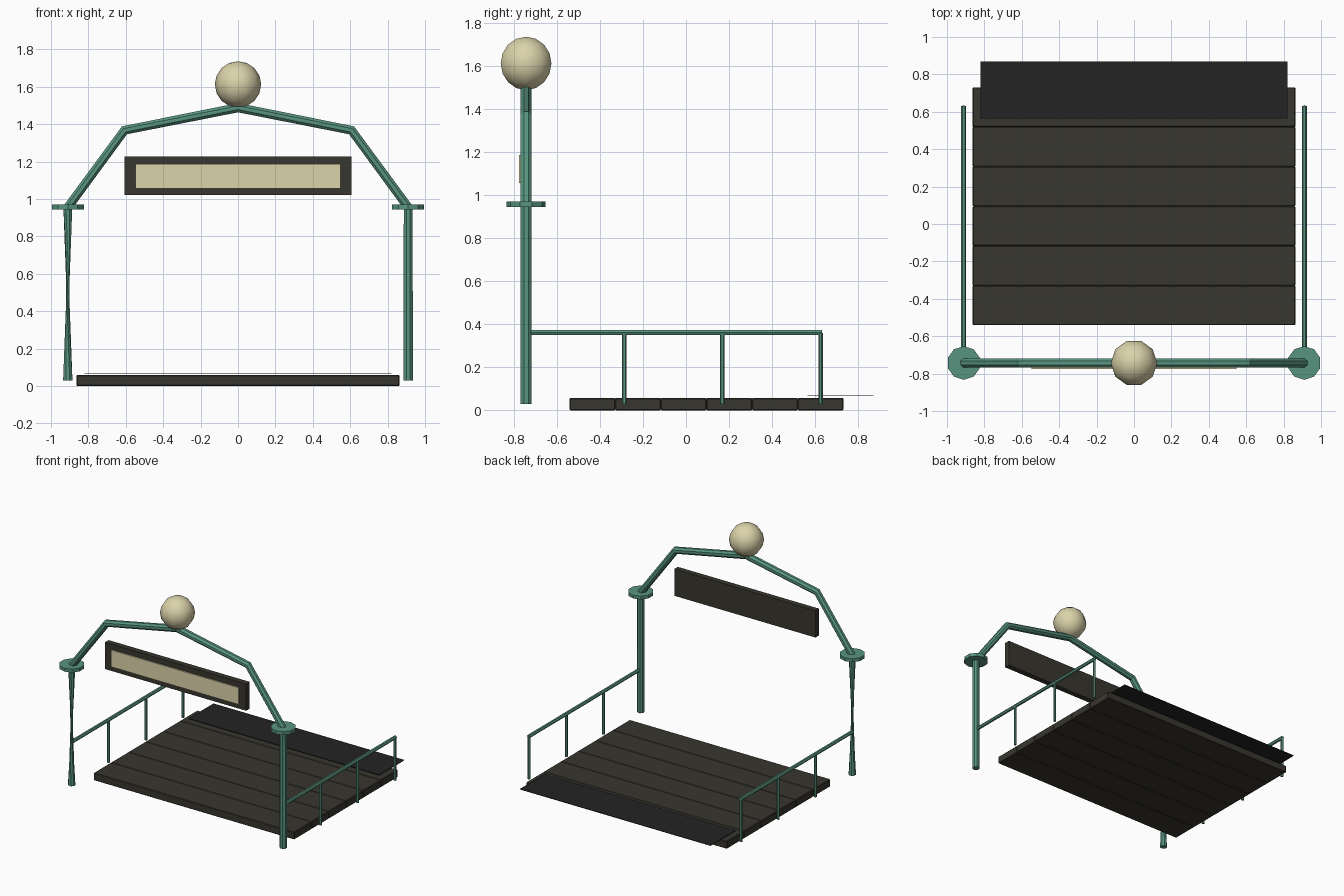
import bpy, bmesh, math
from mathutils import Vector

if "Cube" in bpy.data.objects:
    bpy.data.objects.remove(bpy.data.objects["Cube"])


def material(name, rgb):
    m = bpy.data.materials.new(name)
    lin = [(c / 255 / 12.92) if c < 10 else ((c / 255 + 0.055) / 1.055) ** 2.4 for c in rgb]
    m.diffuse_color = (*lin, 1)
    m.use_nodes = True
    m.node_tree.nodes["Principled BSDF"].inputs["Base Color"].default_value = m.diffuse_color
    return m


GREEN = material("green paint", (88, 148, 128))
DARK = material("dark boards", (56, 54, 46))
BLACK = material("black opening", (35, 35, 36))
CREAM = material("cream glass", (219, 211, 170))


def add(name, bm, mat, smooth=False):
    bmesh.ops.recalc_face_normals(bm, faces=bm.faces)
    me = bpy.data.meshes.new(name)
    bm.to_mesh(me)
    bm.free()
    me.materials.append(mat)
    for p in me.polygons:
        p.use_smooth = smooth
    ob = bpy.data.objects.new(name, me)
    bpy.context.collection.objects.link(ob)
    return ob


def box(name, lo, hi, mat, bevel=0):
    bm = bmesh.new()
    bmesh.ops.create_cube(bm, size=1)
    for v in bm.verts:
        v.co = [l + (h - l) * (c + 0.5) for l, h, c in zip(lo, hi, v.co)]
    if bevel:
        bmesh.ops.bevel(bm, geom=bm.edges[:], offset=bevel, segments=1, affect='EDGES')
    return add(name, bm, mat)


def tube(name, pts, r, sides, side_axis, mat, twist=0):
    """Sweep a ring along a planar path; twist shifts the first ring."""
    bm = bmesh.new()
    pts, axis, rings = [Vector(p) for p in pts], Vector(side_axis), []
    for i, p in enumerate(pts):
        t = Vector()
        if i:
            t += (p - pts[i - 1]).normalized()
        if i < len(pts) - 1:
            t += (pts[i + 1] - p).normalized()
        n = t.normalized().cross(axis)
        ring = []
        for k in range(sides):
            a = math.tau * (k + 0.5) / sides
            ring.append(bm.verts.new(p + r * (math.cos(a) * n + math.sin(a) * axis)))
        rings.append(ring)
    for i, (a, b) in enumerate(zip(rings, rings[1:])):
        s = twist if i == 0 else 0
        for k in range(sides):
            q = (a[k], a[(k + 1) % sides], b[(k + 1 + s) % sides], b[(k + s) % sides])
            if s:
                bm.faces.new((q[0], q[1], q[2]))
                bm.faces.new((q[0], q[2], q[3]))
            else:
                bm.faces.new(q)
    bm.faces.new(rings[0])
    bm.faces.new(rings[-1])
    return add(name, bm, mat)


Y = -0.743  # plane of the entrance arch

# Floor planks
for i in range(6):
    y = -0.541 + 0.212 * i
    box(f"floor_plank_{i + 1}", (-0.863, y, 0), (0.863, y + 0.212, 0.058), DARK, 0.004)

# Stair opening at the back
box("stair_opening", (-0.82, 0.565, 0.066), (0.82, 0.87, 0.070), BLACK)

# Posts and arch in one sweep; the left post is twisted to a narrow waist
tube("entrance_arch",
     [(-0.91, Y, 0.03), (-0.91, Y, 0.955), (-0.607, Y, 1.367), (0, Y, 1.488),
      (0.607, Y, 1.367), (0.91, Y, 0.955), (0.91, Y, 0.03)],
     0.027, 8, (0, 1, 0), GREEN, twist=3)

# Globe lamp
bm = bmesh.new()
bmesh.ops.create_uvsphere(bm, u_segments=10, v_segments=8, radius=0.124)
for v in bm.verts:
    v.co = Vector((-v.co.y, v.co.x + Y, v.co.z + 1.612))
add("globe_lamp", bm, CREAM, smooth=True)

# Sign board with blank panel
box("sign_board", (-0.607, Y - 0.024, 1.02), (0.607, Y + 0.02, 1.228), DARK)
box("sign_panel", (-0.547, Y - 0.033, 1.056), (0.547, Y - 0.024, 1.186), CREAM)

for side, s in (("left", -1), ("right", 1)):
    # Post collars
    bm = bmesh.new()
    bmesh.ops.create_cone(bm, cap_ends=True, segments=10, radius1=0.09, radius2=0.09, depth=0.026)
    bmesh.ops.translate(bm, verts=bm.verts, vec=(s * 0.91, Y, 0.957))
    add(f"{side}_collar", bm, GREEN)
    # Side railings
    x = s * 0.911
    tube(f"{side}_rail", [(x, Y, 0.362), (x, 0.632, 0.362)], 0.0135, 6, (1, 0, 0), GREEN)
    for k in range(1, 4):
        y = Y + 0.456 * k
        tube(f"{side}_baluster_{k}", [(x, y, 0.03), (x, y, 0.36)], 0.0105, 6, (0, 1, 0), GREEN)
